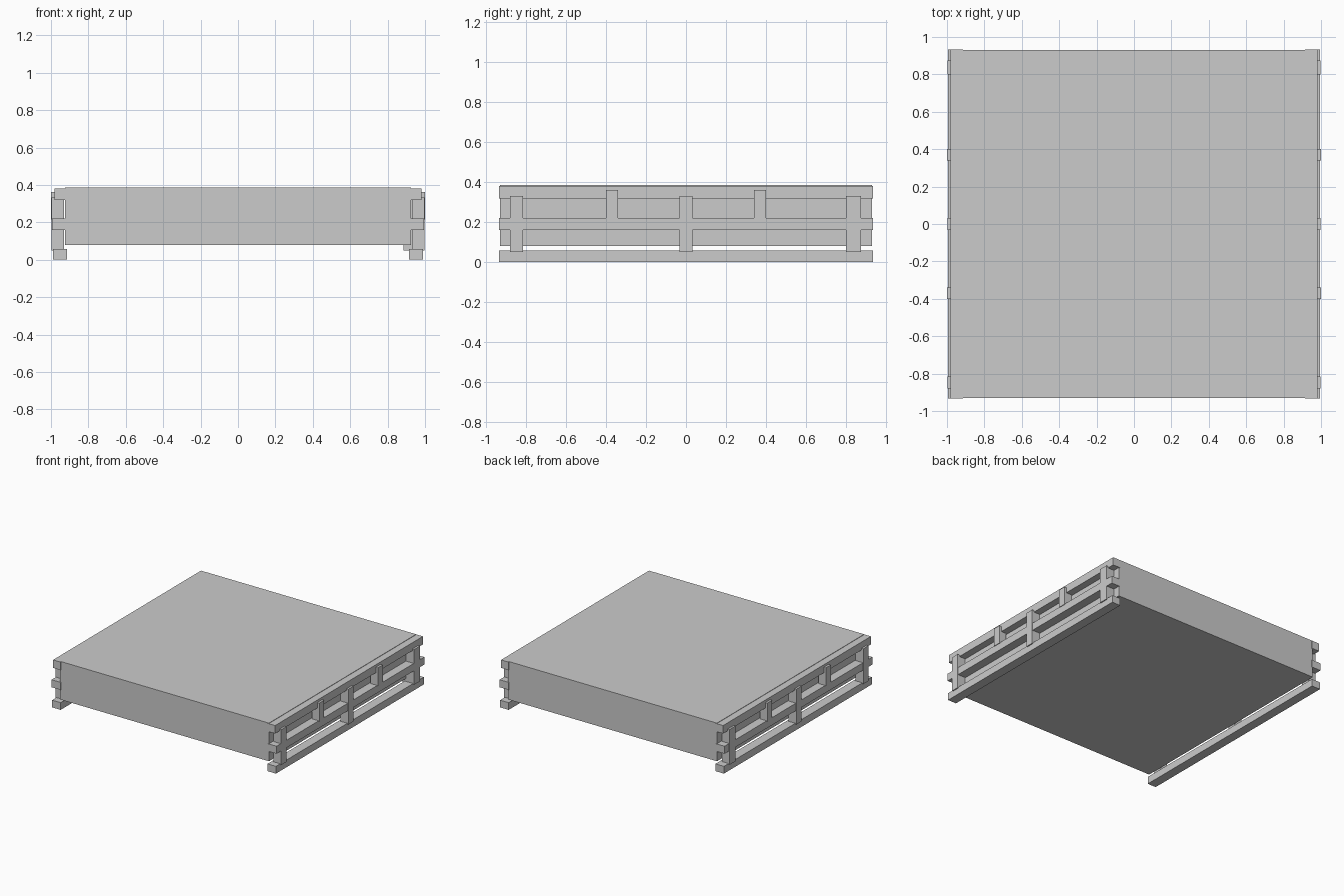
import bpy

if "Cube" in bpy.data.objects:
    bpy.data.objects.remove(bpy.data.objects["Cube"])


def box(name, x, y, z):
    """Box from (min, max) ranges on each axis."""
    xs, ys, zs = sorted(x), sorted(y), sorted(z)
    verts = [(a, b, c) for a in xs for b in ys for c in zs]
    faces = [(0, 1, 3, 2), (4, 6, 7, 5), (0, 4, 5, 1),
             (2, 3, 7, 6), (0, 2, 6, 4), (1, 5, 7, 3)]
    mesh = bpy.data.meshes.new(name)
    mesh.from_pydata(verts, [], faces)
    mesh.update()
    ob = bpy.data.objects.new(name, mesh)
    bpy.context.collection.objects.link(ob)
    return ob


# Solid deck
box("deck_slab", (-0.925, 0.925), (-0.93, 0.93), (0.08, 0.385))

for side, s in (("left", -1), ("right", 1)):
    # Three long rails running front to back
    for name, inner, outer, z in (("bottom", 0.915, 0.99, (0, 0.058)),
                                  ("middle", 0.915, 0.995, (0.16, 0.22)),
                                  ("top", 0.915, 0.982, (0.318, 0.382))):
        box(f"{side}_{name}_rail", (s * inner, s * outer), (-0.934, 0.934), z)

    # Full posts between bottom and top rails
    for name, y in (("front", (-0.88, -0.815)), ("centre", (-0.032, 0.032)),
                    ("back", (0.80, 0.875))):
        inner = 0.885 if (side, name) == ("right", "back") else 0.93
        box(f"{side}_{name}_post", (s * inner, s * 0.998), y, (0.05, 0.332))

    # Short struts between middle and top rails
    for name, y in (("front", -0.37), ("back", 0.37)):
        box(f"{side}_{name}_strut", (s * 0.935, s * 1.0),
            (y - 0.031, y + 0.031), (0.215, 0.362))
